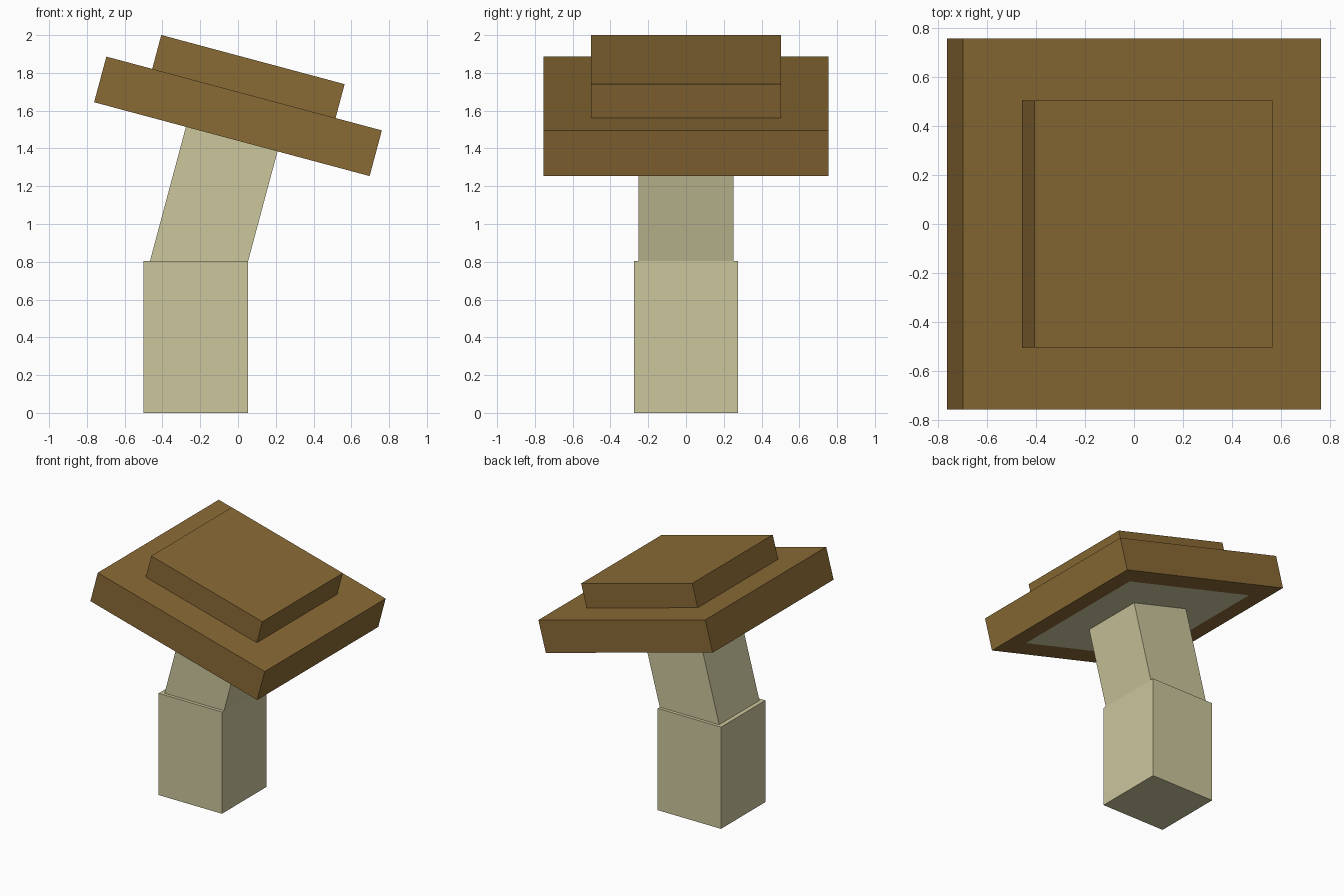
import bpy
import bmesh
from math import radians
from mathutils import Matrix, Vector

cube = bpy.data.objects.get("Cube")
if cube:
    bpy.data.objects.remove(cube, do_unlink=True)


def make_material(name, srgb):
    linear = [((c / 255 + 0.055) / 1.055) ** 2.4 for c in srgb] + [1.0]
    mat = bpy.data.materials.new(name)
    mat.use_nodes = True
    mat.diffuse_color = linear
    mat.node_tree.nodes["Principled BSDF"].inputs["Base Color"].default_value = linear
    return mat


cream = make_material("cream", (204, 199, 157))
brown = make_material("brown", (138, 106, 53))
TILT = radians(15)


def box(name, size, centre, mats, tilt=0.0, underside_inset=0.0):
    """Flat-sided block; an inset underside takes the second material."""
    bm = bmesh.new()
    bmesh.ops.create_cube(bm, size=1, matrix=Matrix.Diagonal((*size, 1)))
    if underside_inset:
        bm.normal_update()
        bottom = min(bm.faces, key=lambda f: f.normal.z)
        bmesh.ops.inset_region(bm, faces=[bottom], thickness=underside_inset)
        bottom.material_index = 1
    mesh = bpy.data.meshes.new(name)
    bm.to_mesh(mesh)
    bm.free()
    for mat in mats:
        mesh.materials.append(mat)
    obj = bpy.data.objects.new(name, mesh)
    obj.location = Vector(centre)
    obj.rotation_euler.y = tilt
    bpy.context.collection.objects.link(obj)
    return obj


# Stem: upright base and a leaning upper section sunk into its neighbours
box("lower_stem", (0.553, 0.553, 0.804), (-0.223, 0, 0.402), [cream])
box("upper_stem", (0.502, 0.502, 0.82), (-0.132, 0, 1.081), [cream], TILT)

# Cap: wide slab with a pale square of gills underneath, and a smaller slab on top
box("cap_brim", (1.51, 1.51, 0.25), (0, 0, 1.57), [brown, cream], TILT, underside_inset=0.25)
box("cap_top", (1.005, 1.005, 0.187), (0.055, 0, 1.78), [brown], TILT)
